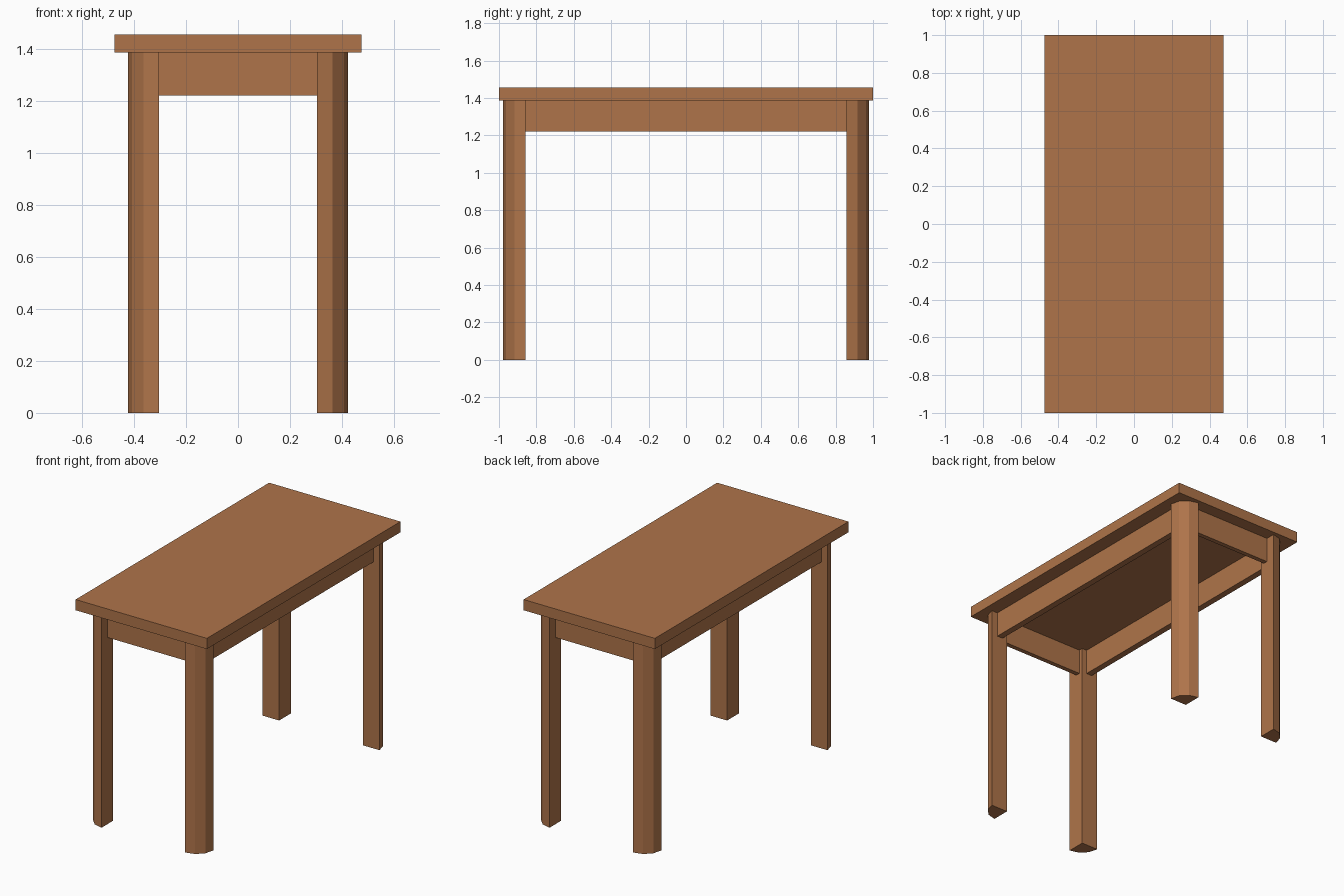
import bpy
import bmesh
from math import sin, cos, pi

cube = bpy.data.objects.get("Cube")
if cube:
    bpy.data.objects.remove(cube, do_unlink=True)

TOP_X, TOP_Y, TOP_Z = 0.475, 1.0, 1.455   # table top half sizes and height
LEG_X, LEG_Y = 0.303, 0.858               # inner corner of each leg
LEG_SIZE, LEG_H = 0.12, 1.385
APRON_Z = 1.22

wood = bpy.data.materials.new("warm brown wood")
wood.use_nodes = True
color = (0.43, 0.175, 0.068, 1)
wood.diffuse_color = color
wood.node_tree.nodes["Principled BSDF"].inputs["Base Color"].default_value = color


def prism(name, outline, z0, z1):
    """Extrude a flat outline upwards from z0 to z1."""
    bm = bmesh.new()
    base = bm.faces.new([bm.verts.new((x, y, z0)) for x, y in outline])
    top = bmesh.ops.extrude_face_region(bm, geom=[base])["geom"]
    verts = [v for v in top if isinstance(v, bmesh.types.BMVert)]
    bmesh.ops.translate(bm, verts=verts, vec=(0, 0, z1 - z0))
    bmesh.ops.recalc_face_normals(bm, faces=bm.faces)
    mesh = bpy.data.meshes.new(name)
    bm.to_mesh(mesh)
    bm.free()
    mesh.materials.append(wood)
    obj = bpy.data.objects.new(name, mesh)
    bpy.context.collection.objects.link(obj)
    return obj


def box(name, x0, x1, y0, y1, z0, z1):
    return prism(name, [(x0, y0), (x1, y0), (x1, y1), (x0, y1)], z0, z1)


# Table top
box("table_top", -TOP_X, TOP_X, -TOP_Y, TOP_Y, LEG_H, TOP_Z)

# Legs: quarter rounds in three facets, square corner facing inwards
for side, sx in (("left", 1), ("right", -1)):
    for end, sy in (("front", -1), ("back", 1)):
        arc = [(LEG_SIZE * sin(i * pi / 6), LEG_SIZE * cos(i * pi / 6)) for i in range(4)]
        outline = [(sx * (LEG_X + x), sy * (LEG_Y + y)) for x, y in [(0, 0)] + arc]
        prism(f"{end}_{side}_leg", outline, 0, LEG_H)

# Aprons between the legs, set back from the outer faces
for name, s in (("left_apron", 1), ("right_apron", -1)):
    xs = sorted((s * (LEG_X + 0.035), s * (LEG_X + 0.077)))
    box(name, *xs, -LEG_Y, LEG_Y, APRON_Z, LEG_H)
for name, s in (("back_apron", 1), ("front_apron", -1)):
    ys = sorted((s * (LEG_Y + 0.027), s * (LEG_Y + 0.057)))
    box(name, -LEG_X, LEG_X, *ys, APRON_Z, LEG_H)
